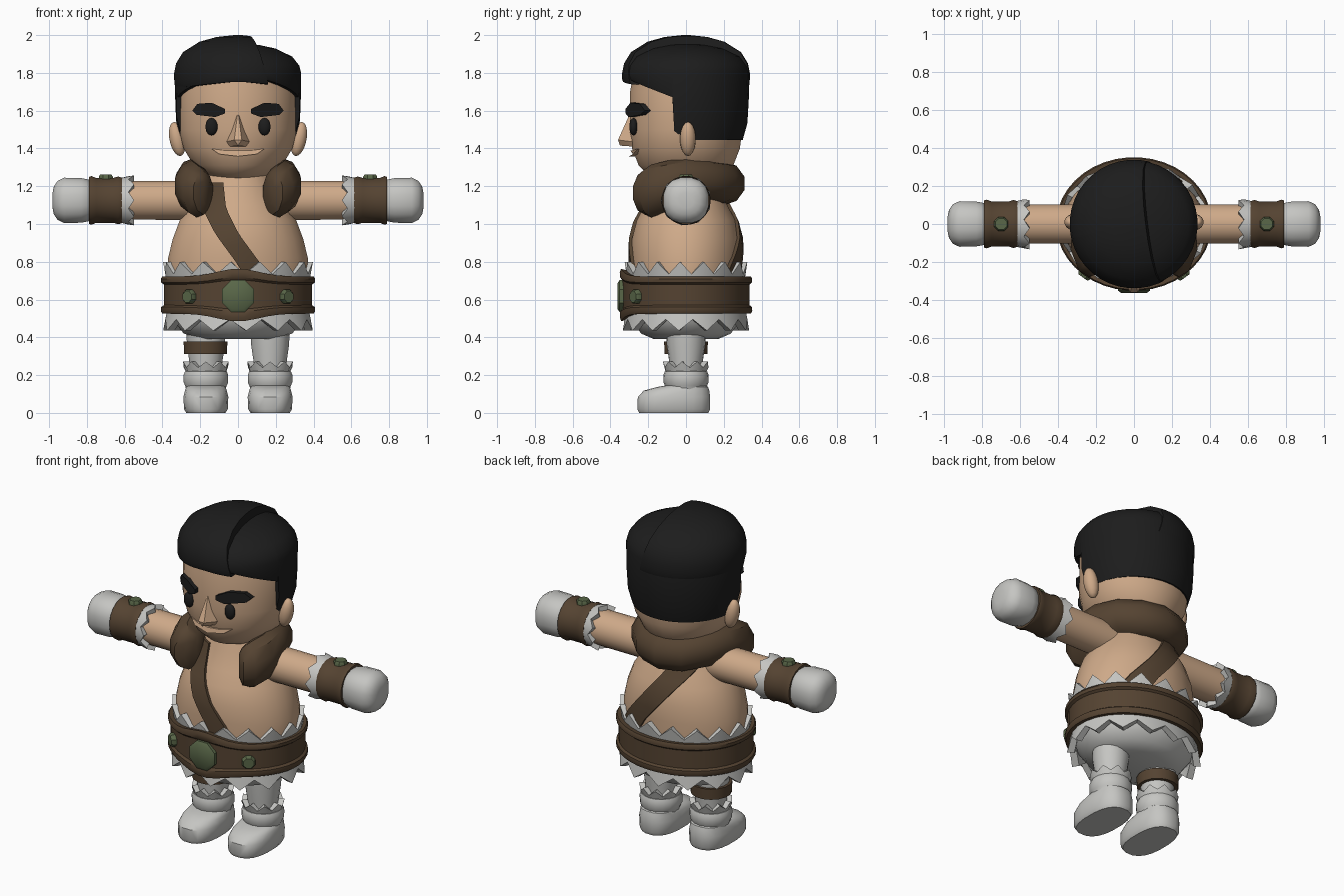
import bpy, bmesh, math
from mathutils import Matrix, Vector

if "Cube" in bpy.data.objects:
    bpy.data.objects.remove(bpy.data.objects["Cube"])

def material(name, r, g, b):
    m = bpy.data.materials.new(name)
    m.diffuse_color = (r, g, b, 1)
    m.use_nodes = True
    m.node_tree.nodes["Principled BSDF"].inputs["Base Color"].default_value = m.diffuse_color
    return m

SKIN = material("skin", .62, .40, .25)
BROWN = material("brown_leather", .090, .056, .031)
BLACK = material("black_hair", .012, .012, .012)
GREY = material("pale_fur", .56, .56, .54)
GREEN = material("green_stone", .10, .135, .065)
I = Matrix.Identity(4)
T, R = Matrix.Translation, Matrix.Rotation

def finish(name, bm, mat, mirror=False):
    bmesh.ops.recalc_face_normals(bm, faces=bm.faces)
    me = bpy.data.meshes.new(name)
    bm.to_mesh(me)
    bm.free()
    me.materials.append(mat)
    ob = bpy.data.objects.new(name, me)
    bpy.context.collection.objects.link(ob)
    if mirror:
        ob.modifiers.new("mirror", 'MIRROR').use_mirror_merge = False
    return ob

def ring(rx, ry, z, n=24, cx=0, cy=0, p=1):
    """Ellipse ring; p below 1 makes it boxier."""
    out = []
    for i in range(n):
        a = 2 * math.pi * (i + .5) / n
        c, s = math.cos(a), math.sin(a)
        out.append((cx + rx * math.copysign(abs(c) ** p, c), cy + ry * math.copysign(abs(s) ** p, s), z))
    return out

def loft(name, rings, mat, M=I, caps=True, closed=False, mirror=False):
    bm = bmesh.new()
    vs = [[bm.verts.new(M @ Vector(p)) for p in r] for r in rings]
    pairs = list(zip(vs, vs[1:])) + ([(vs[-1], vs[0])] if closed else [])
    for a, b in pairs:
        for i in range(len(a)):
            j = (i + 1) % len(a)
            bm.faces.new((a[i], a[j], b[j], b[i]))
    if caps and not closed:
        bm.faces.new(vs[0])
        bm.faces.new(vs[-1])
    return finish(name, bm, mat, mirror)

def lathe(name, prof, mat, n=20, M=I, p=1, **kw):
    """Profile of (height, radius) pairs."""
    return loft(name, [ring(r, r, z, n, p=p) for z, r in prof], mat, M, **kw)

def lerp(prof, z):
    for a, b in zip(prof, prof[1:]):
        if z <= b[0]:
            t = max(0, (z - a[0]) / (b[0] - a[0]))
            return [u + (v - u) * t for u, v in zip(a, b)]
    return prof[-1]

def front(prof, x, z):
    """Depth of a lofted body's front surface."""
    _, rx, ry = lerp(prof, z)
    return ry * math.sqrt(max(0, 1 - (x / rx) ** 2))

def fur(name, rx, ry, base, low, high, n, M=I, mirror=False):
    """Fur trim with a jagged edge between low and high."""
    def zig(k, flare):
        pts = ring(rx + k, ry + k, 0, 2 * n)
        return [(x * (1 + flare * (i % 2)), y * (1 + flare * (i % 2)), high if i % 2 else low)
                for i, (x, y, _) in enumerate(pts)]
    loft(name, [ring(rx - .04, ry - .04, base, 2 * n), ring(rx, ry, base, 2 * n), zig(.012, .03), zig(-.025, .02)],
         GREY, M, closed=True, mirror=mirror)

def ball(name, c, r, mat, mirror=False, tilt=0):
    bm = bmesh.new()
    bmesh.ops.create_uvsphere(bm, u_segments=14, v_segments=9, radius=1,
                              matrix=T(c) @ R(tilt, 4, 'Y') @ Matrix.Diagonal((*r, 1)))
    return finish(name, bm, mat, mirror)

def plate(name, poly, mat, off, mirror=False):
    """Outline of (x, z) laid on the face; off gives the relief at a height."""
    loft(name, [[(x, -front(HEAD, x, z) + .03, z) for x, z in poly],
                [(x, -front(HEAD, x, z) - off(z), z) for x, z in poly]], mat, mirror=mirror)

# Torso and diagonal strap
TORSO = [(.55, .35, .28), (.72, .375, .287), (.82, .372, .29), (.92, .348, .288),
         (1.02, .31, .262), (1.1, .255, .22), (1.2, .2, .18), (1.32, .15, .14)]
loft("torso", [ring(rx, ry, z, 28) for z, rx, ry in TORSO], SKIN)

def strap(name, path, w, side):
    rings = []
    for k in range(13):
        z = 1.22 - .5 * k / 12
        cx = lerp(path, z)[1]
        row = [(cx + w * d, z) for d in (-1, -.33, .33, 1)]
        out = [(x, side * (front(TORSO, x, z) + .016), z) for x, z in row]
        rings.append(out + [(x, side * (front(TORSO, x, z) - .03), z) for x, z in reversed(row)])
    loft(name, rings, BROWN)
strap("strap_front", [(.72, .10), (.8, .05), (.95, -.06), (1.08, -.125), (1.22, -.14)], .062, -1)
strap("strap_back", [(.72, .20), (.8, .15), (.94, .03), (1.08, -.08), (1.22, -.16)], .075, 1)

# Head and face
HEAD = [(1.22, .09, .11), (1.26, .17, .2), (1.31, .235, .252), (1.4, .29, .287), (1.5, .314, .3),
        (1.7, .312, .298), (1.85, .28, .27), (1.93, .15, .15)]
loft("head", [ring(rx, ry, z, 28) for z, rx, ry in HEAD], SKIN)
ball("ear", (.322, .01, 1.45), (.042, .042, .092), SKIN, True, .2)
ball("eye", (.14, -.278, 1.515), (.033, .022, .046), BLACK, True)
plate("eyebrow", [(.07, 1.585), (.07, 1.61), (.14, 1.642), (.215, 1.636), (.242, 1.6), (.22, 1.578), (.12, 1.566)],
      BLACK, lambda z: .028, True)
plate("lip", [(-.14, 1.398), (-.07, 1.39), (0, 1.388), (.07, 1.39), (.14, 1.398), (.1, 1.37), (0, 1.358), (-.1, 1.37)],
      SKIN, lambda z: .005 + .7 * (1.398 - z))
bm = bmesh.new()
for p in [(0, -.29, 1.6), (-.062, -.28, 1.435), (.062, -.28, 1.435), (-.045, -.28, 1.41), (.045, -.28, 1.41),
          (-.02, -.36, 1.445), (.02, -.36, 1.445), (0, -.35, 1.415)]:
    bm.verts.new(p)
bmesh.ops.convex_hull(bm, input=bm.verts)
finish("nose", bm, SKIN)

# Hair: cap with a hairline, plus a raised side-swept lock cut along the parting
HAIR = [(1.44, .305), (1.56, .332), (1.8, .335), (1.85, .325), (1.91, .288), (1.965, .2), (1.99, .11), (2.0, .015)]

def hairline(a):
    a = abs(a)
    if a > 1.36:
        return 1.445 + max(0, .05 - .25 * (a - 1.36))
    return 1.785 - .115 * (a / 1.36) ** 1.5

def hair(name, line, squash, grow):
    angs = [math.pi * (i + .5) / 20 - math.pi for i in range(40)] + [-1.37, -1.35, 1.35, 1.37]
    angs.sort()
    cols = []
    for a in angs:
        b = line(a)
        pts = [(lerp(HAIR, b)[1] - .06, b), (lerp(HAIR, b)[1] - .005, b)]
        pts += [(lerp(HAIR, b + (1.8 - b) * t)[1], b + (1.8 - b) * t) for t in (.25, .6)]
        pts += [(r, 1.8 + (z - 1.8) * squash) for z, r in HAIR[2:]]
        cols.append([((r + grow) * math.sin(a), -(r + grow) * math.cos(a), z) for r, z in pts])
    return loft(name, list(zip(*cols)), BLACK)
hair("hair_cap", hairline, .78, 0)
lock = hair("hair_swept_lock", lambda a: 1.755 - .03 * min(1, abs(a)), 1, .004)
bm = bmesh.new()
bm.from_mesh(lock.data)
bmesh.ops.bisect_plane(bm, geom=bm.verts[:] + bm.edges[:] + bm.faces[:], plane_co=(.06, 0, 2),
                       plane_no=(1, .12, .25), clear_outer=True)
bmesh.ops.holes_fill(bm, edges=[e for e in bm.edges if e.is_boundary])
bm.to_mesh(lock.data)
bm.free()

# Fur collar: thick roll around the neck, open at the front
# (angle, path radius, centre height, half width, half height)
COLLAR = [(36, .28, 1.17, .04, .07), (40, .285, 1.165, .085, .115), (50, .285, 1.175, .1, .14), (68, .265, 1.2, .1, .135),
          (90, .23, 1.235, .1, .115), (120, .21, 1.235, .1, .11), (150, .2, 1.22, .11, .115), (180, .2, 1.215, .115, .115)]
rings = []
for s, rows in ((1, COLLAR), (-1, COLLAR[-2::-1])):
    for deg, rad, zc, w, h in rows:
        a = math.radians(deg) * s
        rings.append([((rad + x) * math.sin(a), -(rad + x) * math.cos(a), zc + y)
                      for x, y, _ in ring(w, h, 0, 10)])
loft("fur_collar", rings, BROWN)

# Arms along x
ARM = T((0, 0, 1.125)) @ R(math.pi / 2, 4, 'Y')
lathe("arm", [(.15, .105), (.62, .103)], SKIN, 20, ARM, mirror=True)
fur("wrist_fur", .118, .118, .63, .58, .55, 9, ARM, True)
lathe("cuff", [(.61, .09), (.615, .122), (.635, .128), (.66, .12), (.75, .12), (.775, .13), (.79, .126), (.79, .09)],
      BROWN, 20, ARM, mirror=True)
lathe("hand", [(.77, .09), (.79, .112), (.83, .12), (.92, .122), (.955, .105), (.975, .075), (.982, .04)],
      GREY, 16, ARM, .85, mirror=True)

# Skirt, jagged fur and belt
loft("skirt_underside", [ring(.2, .17, .39), ring(.29, .24, .42), ring(.345, .29, .49), ring(.37, .31, .6)], GREY)
fur("waist_fur", .375, .305, .67, .735, .80, 16)
fur("hem_fur", .375, .315, .56, .495, .435, 14)

def belt_ring(k, z):
    out = []
    for x, y, _ in ring(.402 * k, .345 * k, 0, 40):
        bulge = 1 + (.42 * math.exp(-(x / .15) ** 2) if y < 0 else 0)
        out.append((x, y, .622 + (z - .622) * bulge))
    return out
loft("belt", [belt_ring(k, z) for k, z in ((.88, .53), (1, .525), (1.02, .54), (1.015, .56), (.98, .57), (.98, .68),
                                          (1.015, .69), (1.02, .71), (1, .722), (.88, .715))], BROWN, closed=True)

def stone(name, M, r, n=8, mirror=False):
    lathe(name, [(-.02, r), (.008, r), (.02, r * .8)], GREEN, n, M, mirror=mirror)
stone("buckle_stone", T((0, -.343, .618)) @ R(math.pi / 2, 4, 'X'), .092)
stone("belt_stud", T((.258, -.265, .615)) @ R(.63, 4, 'Z') @ R(math.pi / 2, 4, 'X'), .04, 8, True)
stone("cuff_stone", T((.7, 0, 1.243)), .04, 8, True)

# Legs and boots
L = T((.17, 0, 0))
lathe("leg", [(.2, .085), (.28, .09), (.36, .102), (.46, .106)], GREY, 18, L, mirror=True)
lathe("boot_shaft", [(.12, .105), (.145, .112), (.16, .119), (.2, .12), (.22, .112), (.225, .08)], GREY, 18, L, mirror=True)
fur("boot_fur", .107, .107, .215, .24, .272, 9, L, True)
FOOT = [(0, .105, -.25, .12), (.02, .117, -.26, .13), (.085, .12, -.257, .13), (.118, .112, -.225, .125),
        (.138, .105, -.15, .118), (.148, .09, -.09, .1)]
loft("boot_foot", [ring(w, (b - a) / 2, z, 20, .17, (a + b) / 2, .8) for z, w, a, b in FOOT], GREY, mirror=True)
lathe("leg_band", [(.312, .08), (.312, .116), (.378, .118), (.378, .08)], BROWN, 16, T((-.172, 0, 0)))

# Smooth shading with sharp edges kept
for ob in bpy.context.scene.objects:
    ob.select_set(True)
    bpy.context.view_layer.objects.active = ob
bpy.ops.object.shade_smooth_by_angle(angle=math.radians(38))
